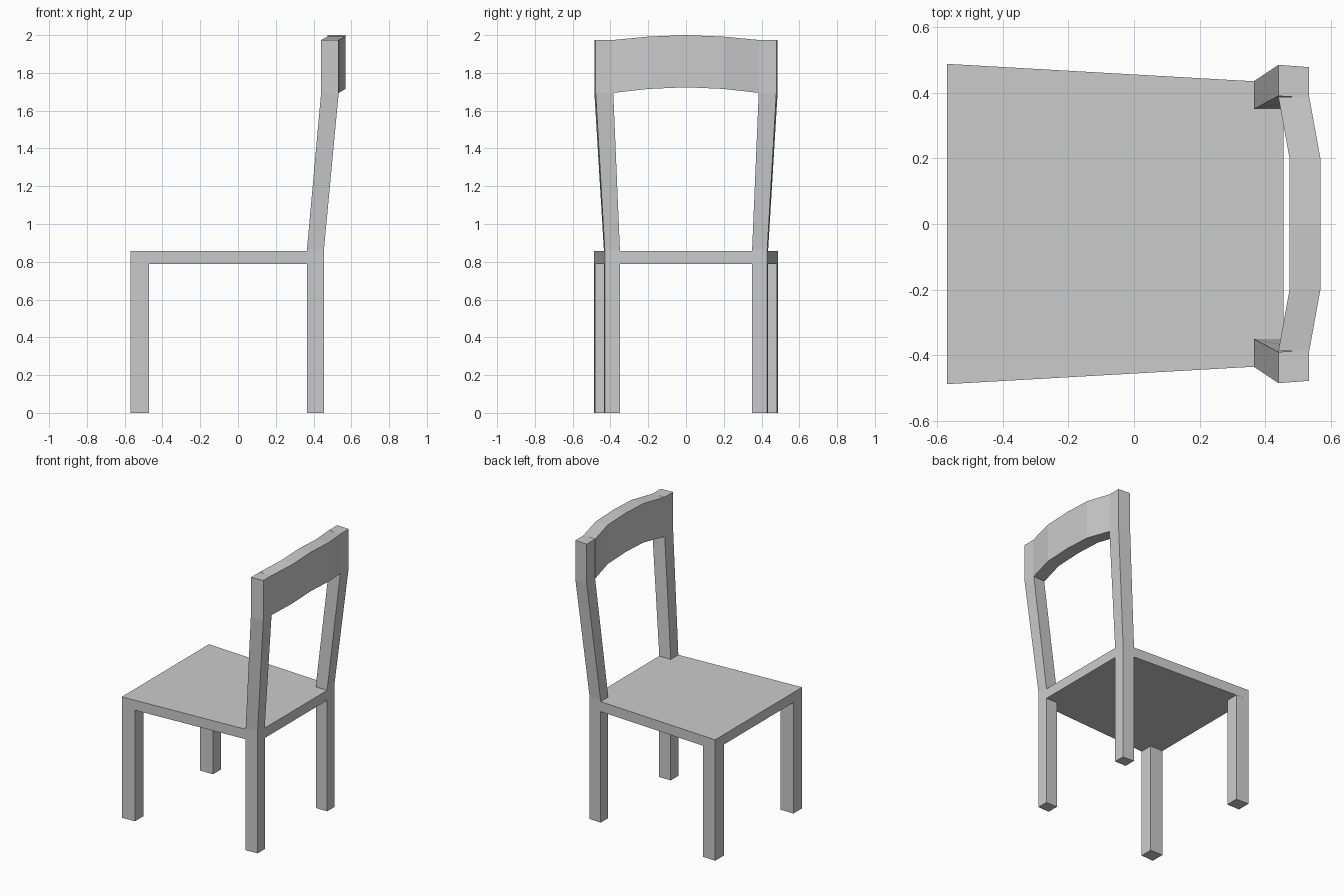
import bpy, bmesh

if "Cube" in bpy.data.objects:
    bpy.data.objects.remove(bpy.data.objects["Cube"])


def loft(name, sections, mirror=False):
    """Join matching closed cross-sections into a capped solid."""
    bm = bmesh.new()
    rings = [[bm.verts.new(p) for p in s] for s in sections]
    n = len(rings[0])
    for a, b in zip(rings, rings[1:]):
        for i in range(n):
            j = (i + 1) % n
            bm.faces.new((a[i], a[j], b[j], b[i]))
    bm.faces.new(rings[0][::-1])
    bm.faces.new(rings[-1])
    bmesh.ops.recalc_face_normals(bm, faces=bm.faces)
    mesh = bpy.data.meshes.new(name)
    bm.to_mesh(mesh)
    bm.free()
    obj = bpy.data.objects.new(name, mesh)
    bpy.context.collection.objects.link(obj)
    if mirror:
        mod = obj.modifiers.new("mirror", 'MIRROR')
        mod.use_axis = (False, True, False)
    return obj


def at_height(outline, z):
    return [(x, y, z) for x, y in outline]


# Tapered seat, notched around the rear posts
half = [(-0.57, 0.488), (0.365, 0.435), (0.365, 0.35), (0.455, 0.35)]
outline = half + [(x, -y) for x, y in reversed(half)]
loft("seat", [at_height(outline, 0.787), at_height(outline, 0.858)])

# Front legs, outer side following the seat taper
leg = [(-0.57, 0.39), (-0.47, 0.39), (-0.47, 0.482), (-0.57, 0.488)]
loft("front_legs", [at_height(leg, 0), at_height(leg, 0.787)], mirror=True)

# Rear legs continuing up as posts that lean back and outwards
lower = [(0.365, 0.35), (0.455, 0.35), (0.455, 0.43), (0.365, 0.435)]
upper = [(0.44, 0.39), (0.533, 0.385), (0.533, 0.478), (0.44, 0.485)]
loft("rear_posts", [at_height(lower, 0), at_height(lower, 0.865),
                    at_height(upper, 1.694), at_height(upper, 1.974)], mirror=True)

# Bowed top rail: half-width, front x, bottom z, top z
stations = [(0.387, 0.44, 1.694, 1.974), (0.2, 0.474, 1.715, 1.992), (0, 0.474, 1.724, 2.0)]
stations += [(-y, x, b, t) for y, x, b, t in reversed(stations[:2])]
loft("top_rail", [[(x, y, b), (x + 0.094, y, b), (x + 0.094, y, t), (x, y, t)]
                  for y, x, b, t in stations])
